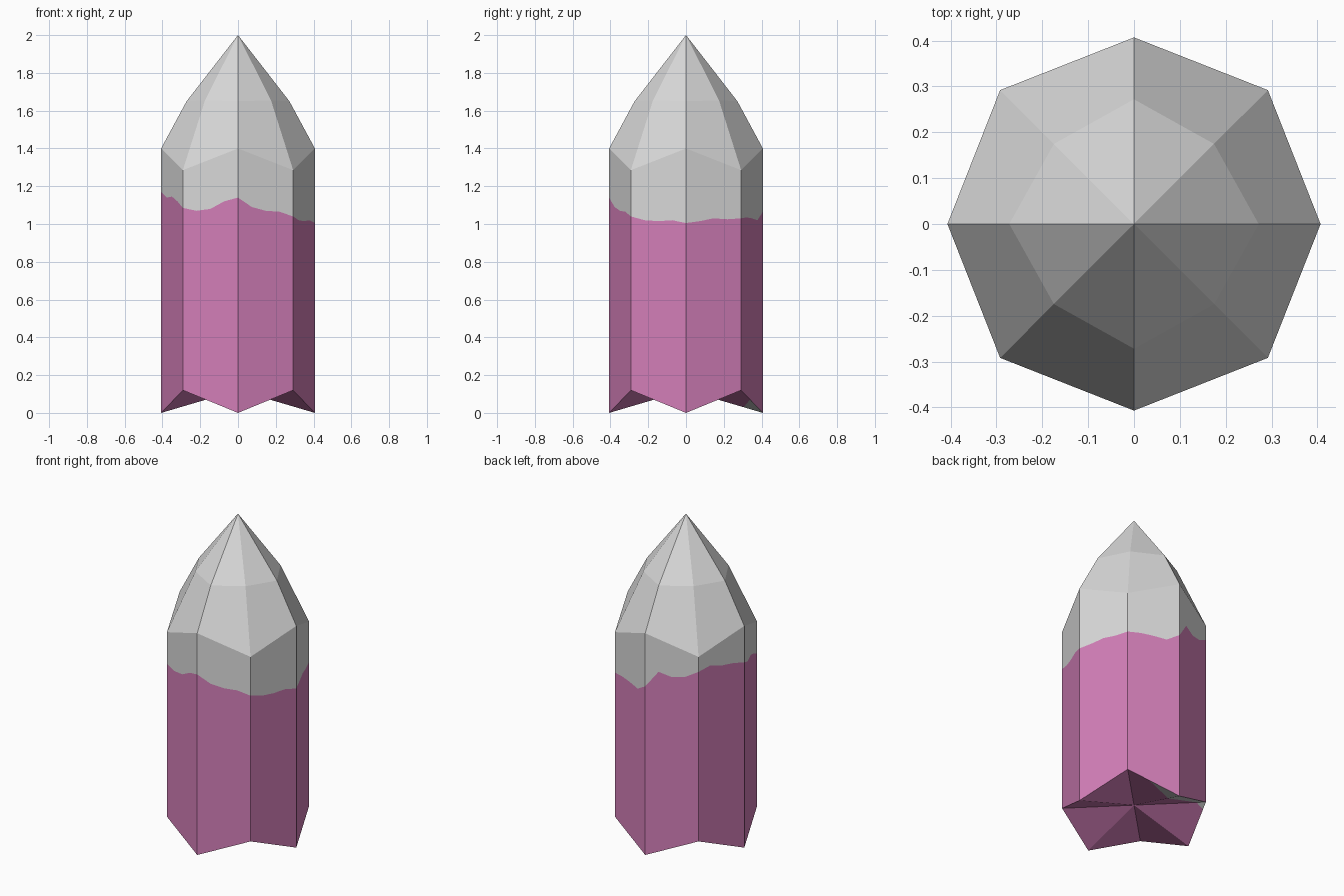
import bpy, bmesh, math
from mathutils import Vector

if "Cube" in bpy.data.objects:
    bpy.data.objects.remove(bpy.data.objects["Cube"])


def material(name, rgb):
    m = bpy.data.materials.new(name)
    m.diffuse_color = (*rgb, 1)
    m.use_nodes = True
    m.node_tree.nodes["Principled BSDF"].inputs["Base Color"].default_value = m.diffuse_color
    return m


GREY = material("pale grey", (0.70, 0.70, 0.70))
PINK = material("orchid pink", (0.65, 0.21, 0.48))


def finish(name, bm, mats):
    me = bpy.data.meshes.new(name)
    bm.to_mesh(me)
    bm.free()
    for m in mats:
        me.materials.append(m)
    ob = bpy.data.objects.new(name, me)
    bpy.context.collection.objects.link(ob)
    return ob


def octagon(r_card, z_card, r_diag, z_diag):
    """Octagon whose axis corners and diagonal corners differ in radius and height."""
    pts = []
    for i in range(8):
        r, z = (r_diag, z_diag) if i % 2 else (r_card, z_card)
        a = i * math.pi / 4
        pts.append(Vector((r * math.cos(a), r * math.sin(a), z)))
    return pts


def subdivide(ring, n=4):
    return [ring[i].lerp(ring[(i + 1) % 8], k / n) for i in range(8) for k in range(n)]


def bridge(bm, low, high):
    n = len(low)
    for i in range(n):
        j = (i + 1) % n
        bm.faces.new((low[i], low[j], high[j], high[i]))


def fan(bm, ring, apex, up):
    n = len(ring)
    for i in range(n):
        a, b = ring[i], ring[(i + 1) % n]
        bm.faces.new((a, b, apex) if up else (b, a, apex))


foot = octagon(0.407, 0.0, 0.413, 0.12)
shoulder = octagon(0.407, 1.40, 0.413, 1.285)
waist = octagon(0.272, 1.65, 0.247, 1.655)

# Uneven colour border, four heights per side starting at +x
BORDER = [1.005, 1.015, 1.03, 1.025, 1.03, 1.035, 1.03, 1.02,
          1.065, 1.165, 1.14, 1.15, 1.19, 1.21, 1.19, 1.185,
          1.17, 1.14, 1.145, 1.12, 1.085, 1.07, 1.08, 1.12,
          1.14, 1.09, 1.07, 1.065, 1.04, 1.02, 1.015, 1.02]
low, high = subdivide(foot), subdivide(shoulder)
border = [Vector((p.x, p.y, z)) for p, z in zip(low, BORDER)]

# Shaft walls: pink below the border, grey above
for name, a, b, mat in (("pink_shaft", low, border, PINK),
                        ("grey_collar", border, high, GREY)):
    bm = bmesh.new()
    bridge(bm, [bm.verts.new(p) for p in a], [bm.verts.new(p) for p in b])
    finish(name, bm, [mat])

# Faceted point
bm = bmesh.new()
s = [bm.verts.new(p) for p in shoulder]
w = [bm.verts.new(p) for p in waist]
bridge(bm, s, w)
fan(bm, w, bm.verts.new((0, 0, 2)), True)
finish("faceted_tip", bm, [GREY])

# Hollow star underside with a small grey patch at the back corner
bm = bmesh.new()
fan(bm, [bm.verts.new(p) for p in foot], bm.verts.new((0, 0, 0.12)), False)
patch_point, patch_dir = Vector((0, 0.305, 0)), Vector((-0.2, 1, 0))
bmesh.ops.bisect_plane(bm, geom=bm.verts[:] + bm.edges[:] + bm.faces[:],
                       plane_co=patch_point, plane_no=patch_dir)
for f in bm.faces:
    if (f.calc_center_median() - patch_point).dot(patch_dir) > 0:
        f.material_index = 1
finish("star_underside", bm, [PINK, GREY])
